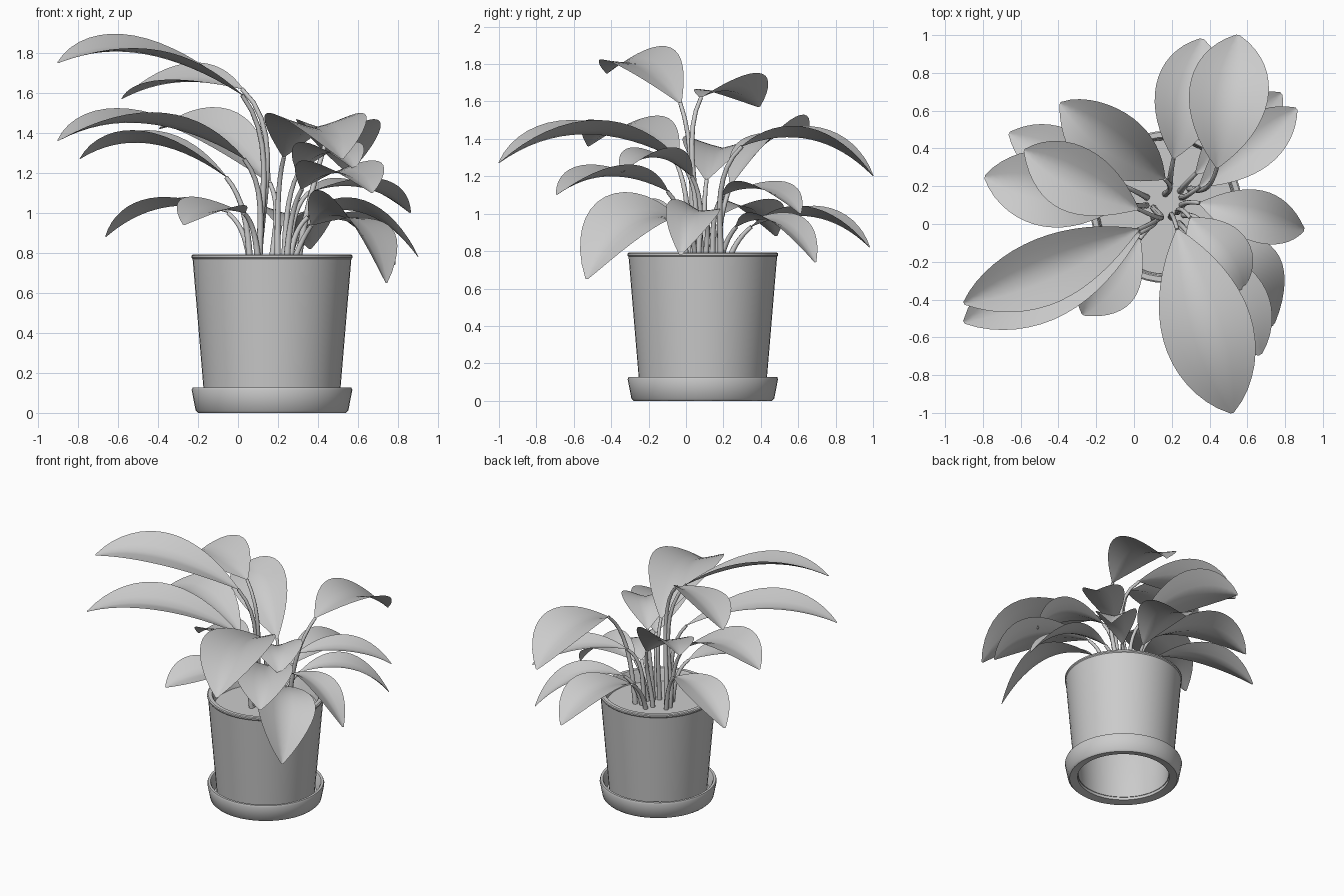
import bpy, bmesh, math
from mathutils import Vector, Matrix

cube = bpy.data.objects.get("Cube")
if cube:
    bpy.data.objects.remove(cube)

CENTRE = Vector((0.17, 0.09, 0))
SOIL = 0.7
UP = Vector((0, 0, 1))

grey = bpy.data.materials.new("plain_grey")
grey.use_nodes = True
tone = (0.6, 0.6, 0.6, 1)
grey.diffuse_color = tone
grey.node_tree.nodes["Principled BSDF"].inputs["Base Color"].default_value = tone


def smooth(obj, angle):
    bpy.ops.object.select_all(action='DESELECT')
    obj.select_set(True)
    bpy.context.view_layer.objects.active = obj
    bpy.ops.object.shade_smooth_by_angle(angle=math.radians(angle))


def finish(name, bm, angle):
    mesh = bpy.data.meshes.new(name)
    bm.to_mesh(mesh)
    bm.free()
    obj = bpy.data.objects.new(name, mesh)
    bpy.context.collection.objects.link(obj)
    mesh.materials.append(grey)
    smooth(obj, angle)


def lathe(name, profile, closed=True, steps=48):
    """Spin a radius/height profile about the pot axis."""
    bm = bmesh.new()
    verts = [bm.verts.new(CENTRE + Vector((r, 0, z))) for r, z in profile]
    pairs = list(zip(verts, verts[1:]))
    if closed:
        pairs.append((verts[-1], verts[0]))
    edges = [bm.edges.new(p) for p in pairs]
    bmesh.ops.spin(bm, geom=verts + edges, cent=CENTRE, axis=UP,
                   angle=math.tau, steps=steps)
    bmesh.ops.remove_doubles(bm, verts=bm.verts, dist=0.0005)
    bmesh.ops.recalc_face_normals(bm, faces=bm.faces)
    finish(name, bm, 35)


def bezier(a, b, c, t):
    return a * (1 - t) ** 2 + b * (2 * t * (1 - t)) + c * t * t


def blade(name, base, tip, arch, half, roll, rows=16, cols=3):
    """Arched leaf with a soft midrib fold; positive roll lifts its right side."""
    knee = base.lerp(tip, 0.56) + UP * arch * 2
    side = (tip - base).cross(UP).normalized()
    bm = bmesh.new()
    grid = []
    for i in range(rows + 1):
        t = i / rows
        rib = bezier(base, knee, tip, t)
        tangent = (knee - base).lerp(tip - knee, t).normalized()
        normal = side.cross(tangent)
        turn = Matrix.Rotation(-math.radians(roll), 3, tangent)
        swell = max(math.sin(math.pi * t ** 1.05), 0) ** 0.8
        width = max(half * swell, 0.008)
        row = []
        for j in range(-cols, cols + 1):
            s = j / cols
            lift = 0.24 * abs(s) + 0.08 * s * s
            row.append(bm.verts.new(rib + turn @ (side * s + normal * lift) * width))
        grid.append(row)
    for low, high in zip(grid, grid[1:]):
        for j in range(2 * cols):
            bm.faces.new((low[j], low[j + 1], high[j + 1], high[j]))
    finish(name, bm, 50)
    return (knee - base).normalized()


def stem(name, root, top, direction):
    """Tapered round stalk that leaves the soil steeply and flows into the rib."""
    curve = bpy.data.curves.new(name, 'CURVE')
    curve.dimensions = '3D'
    curve.bevel_depth = 0.018
    curve.bevel_resolution = 2
    curve.use_fill_caps = True
    spline = curve.splines.new('BEZIER')
    spline.resolution_u = 10
    spline.bezier_points.add(1)
    chord = (top - root).normalized()
    reach = (top - root).length * 0.35
    ends = ((root, (UP + chord * 0.6).normalized(), 1.0),
            (top, (direction + chord * 0.6).normalized(), 0.6))
    for point, (co, aim, radius) in zip(spline.bezier_points, ends):
        point.co = co
        point.handle_left = co - aim * reach
        point.handle_right = co + aim * reach
        point.radius = radius
    curve.materials.append(grey)
    obj = bpy.data.objects.new(name, curve)
    bpy.context.collection.objects.link(obj)
    bpy.ops.object.select_all(action='DESELECT')
    obj.select_set(True)
    bpy.context.view_layer.objects.active = obj
    bpy.ops.object.convert(target='MESH')
    smooth(bpy.context.object, 50)


# Pot, saucer ring and soil
lathe("pot", [(0.335, 0.03), (0.397, 0.77), (0.403, 0.777), (0.403, 0.787), (0.396, 0.792),
              (0.37, 0.792), (0.362, 0.78), (0.31, 0.03)])
lathe("saucer", [(0.315, 0.01), (0.37, 0), (0.382, 0.012), (0.402, 0.115), (0.397, 0.128),
                 (0.38, 0.128), (0.372, 0.115), (0.355, 0.035), (0.315, 0.035)])
lathe("soil", [(0, SOIL), (0.355, SOIL)], closed=False)

# Leaves: blade base, tip, arch, half width, roll
leaves = {
    "tall_right_front": ((0.02, -0.03, 1.59), (-0.9, -0.42, 1.75), 0.12, 0.18, 12),
    "middle_right_front": ((0.03, -0.05, 1.27), (-0.9, -0.52, 1.36), 0.13, 0.2, 3),
    "middle_right": ((-0.06, 0.11, 1.18), (-0.79, 0.25, 1.27), 0.12, 0.2, 0),
    "tall_right": ((0.02, 0.08, 1.62), (-0.58, 0.39, 1.57), 0.06, 0.18, 14),
    "middle_right_back": ((0.16, 0.24, 1.15), (-0.39, 0.64, 1.42), 0.1, 0.19, 18),
    "low_right_back": ((-0.05, 0.2, 1), (-0.66, 0.48, 0.88), 0.09, 0.15, 0),
    "low_right_front": ((0.03, -0.08, 1), (-0.27, -0.48, 0.94), 0.04, 0.16, 8),
    "long_front": ((0.23, -0.03, 1.28), (0.52, -1, 1.27), 0.15, 0.24, 0),
    "middle_front": ((0.32, -0.1, 1.12), (0.67, -0.69, 1.1), 0.09, 0.2, 0),
    "drooping_front": ((0.37, 0, 0.94), (0.74, -0.53, 0.65), 0.17, 0.22, 22),
    "short_front": ((0.3, 0.03, 1.2), (0.58, -0.34, 1.22), 0.09, 0.17, 0),
    "low_left": ((0.35, 0.11, 0.98), (0.9, -0.03, 0.78), 0.12, 0.14, 12),
    "middle_left_back": ((0.35, 0.2, 1.1), (0.86, 0.61, 1), 0.08, 0.14, 0),
    "low_left_back": ((0.33, 0.27, 0.93), (0.78, 0.69, 0.74), 0.12, 0.14, 0),
    "long_back": ((0.44, 0.3, 1.36), (0.55, 1, 1.2), 0.12, 0.21, 0),
    "low_back": ((0.21, 0.35, 0.93), (0.36, 0.98, 0.82), 0.11, 0.18, 0),
}
for name, (base, tip, arch, half, roll) in leaves.items():
    base, tip = Vector(base), Vector(tip)
    direction = blade("leaf_" + name, base, tip, arch, half, roll)
    root = CENTRE.lerp(base, 0.45)
    root.z = SOIL - 0.03
    stem("stem_" + name, root, base, direction)
